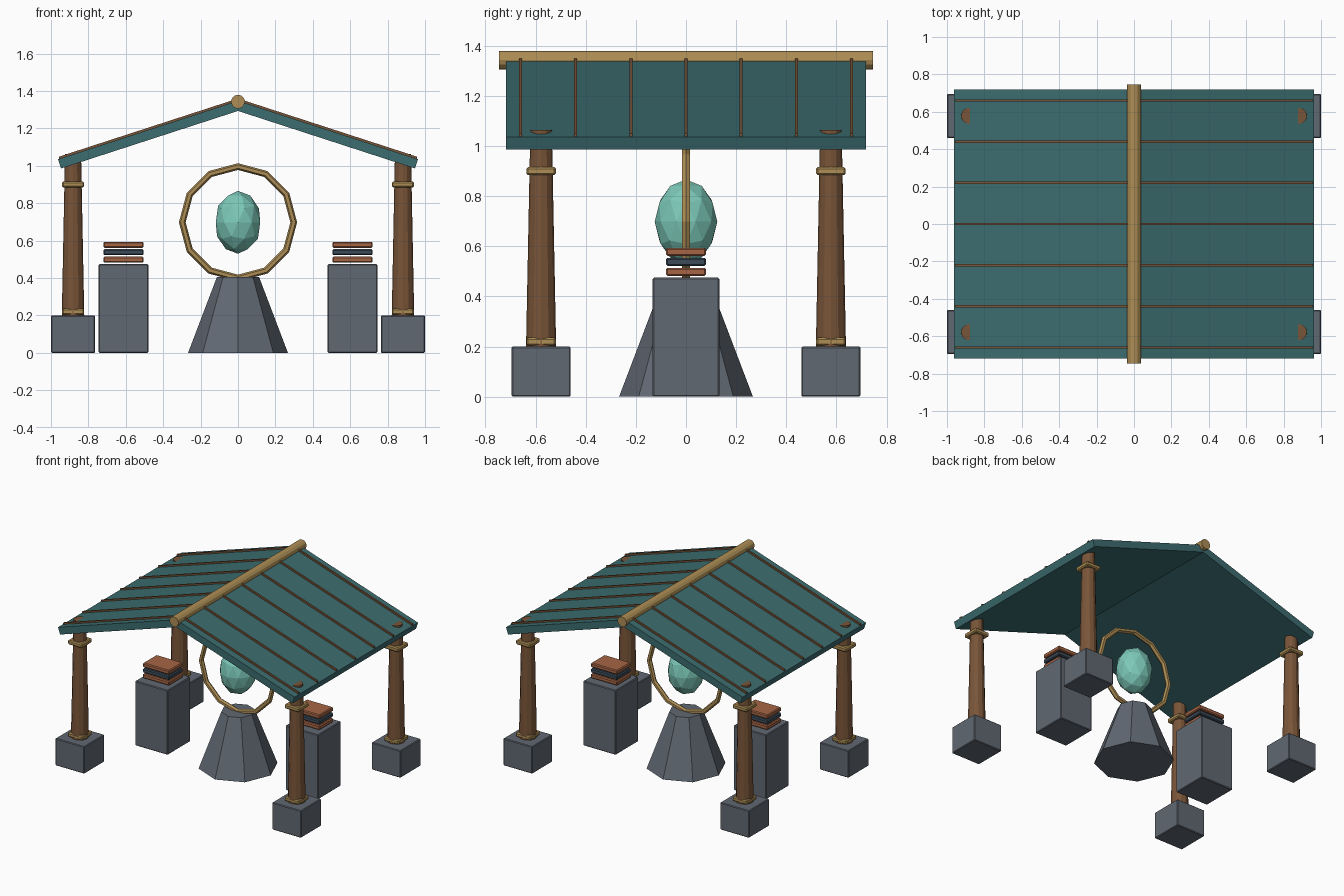
import bpy, bmesh, math
from mathutils import Matrix, Vector

if "Cube" in bpy.data.objects:
    bpy.data.objects.remove(bpy.data.objects["Cube"])


def material(name, rgb):
    m = bpy.data.materials.new(name)
    m.diffuse_color = (*rgb, 1)
    m.use_nodes = True
    m.node_tree.nodes["Principled BSDF"].inputs["Base Color"].default_value = m.diffuse_color
    return m


STONE = material("stone", (0.12, 0.14, 0.17))
WOOD = material("wood", (0.19, 0.09, 0.04))
BRASS = material("brass", (0.42, 0.27, 0.09))
TEAL = material("teal_roof", (0.045, 0.15, 0.16))
GEM = material("gem", (0.2, 0.58, 0.48))
RUST = material("rust_cover", (0.38, 0.13, 0.06))
SLATE = material("slate_cover", (0.045, 0.07, 0.1))


def finish(name, bm, mat):
    bmesh.ops.recalc_face_normals(bm, faces=bm.faces)
    me = bpy.data.meshes.new(name)
    bm.to_mesh(me)
    bm.free()
    me.materials.append(mat)
    ob = bpy.data.objects.new(name, me)
    bpy.context.collection.objects.link(ob)
    return ob


def box(name, centre, size, mat, bevel=0.005):
    bm = bmesh.new()
    bmesh.ops.create_cube(bm, size=1, matrix=Matrix.Translation(centre) @ Matrix.Diagonal((*size, 1)))
    if bevel:
        bmesh.ops.bevel(bm, geom=bm.edges[:], offset=bevel, segments=1, affect='EDGES')
    return finish(name, bm, mat)


def cone(name, x, y, z0, z1, r0, r1, sides, mat):
    bm = bmesh.new()
    bmesh.ops.create_cone(bm, cap_ends=True, segments=sides, radius1=r0, radius2=r1, depth=z1 - z0,
                          matrix=Matrix.Translation((x, y, (z0 + z1) / 2)))
    return finish(name, bm, mat)


def extrude_y(name, profile, y0, y1, mat):
    bm = bmesh.new()
    face = bm.faces.new([bm.verts.new((x, y0, z)) for x, z in profile])
    new = bmesh.ops.extrude_face_region(bm, geom=[face])["geom"]
    bmesh.ops.translate(bm, vec=(0, y1 - y0, 0), verts=[v for v in new if isinstance(v, bmesh.types.BMVert)])
    return finish(name, bm, mat)


# Corner posts: footing, tapered column, square collars
for sx in (-1, 1):
    for sy in (-1, 1):
        tag = ("left" if sx < 0 else "right") + ("_front" if sy < 0 else "_back")
        x, y = sx * 0.882, sy * 0.578
        box("footing_" + tag, (x, y, 0.1), (0.236, 0.236, 0.2), STONE)
        cone("column_" + tag, x, y, 0.2, 1.063, 0.06, 0.043, 12, WOOD)
        box("base_collar_" + tag, (x, y, 0.22), (0.118, 0.118, 0.032), BRASS, 0.007)
        box("top_collar_" + tag, (x, y, 0.9), (0.118, 0.118, 0.032), BRASS, 0.007)

# Roof slabs with thin battens
PITCH = math.radians(18)
APEX, EAVE, THICK = 1.348, 0.962, 0.052
slope, drop = math.tan(PITCH), THICK / math.cos(PITCH)
for sx, side in ((-1, "left"), (1, "right")):
    ez = APEX - EAVE * slope
    slab = [(0, APEX), (sx * EAVE, ez),
            (sx * (EAVE - THICK * math.sin(PITCH)), ez - THICK * math.cos(PITCH)), (0, APEX - drop)]
    extrude_y("roof_" + side, slab, -0.718, 0.718, TEAL)
    batten = [(sx * a, APEX - a * slope + h) for a, h in ((0.01, -0.01), (0.01, 0.012), (0.957, 0.012), (0.957, -0.01))]
    for i in range(7):
        y = (i - 3) * 0.22
        extrude_y(f"batten_{side}_{i}", batten, y - 0.006, y + 0.006, WOOD)

# Ridge pole
bm = bmesh.new()
bmesh.ops.create_cone(bm, cap_ends=True, segments=12, radius1=0.037, radius2=0.037, depth=1.49,
                      matrix=Matrix.Translation((0, 0, 1.343)) @ Matrix.Rotation(math.pi / 2, 4, 'X'))
finish("ridge_pole", bm, BRASS)

# Central pedestal, upright ring and floating gem
cone("central_pedestal", 0, 0, 0, 0.405, 0.267, 0.113, 8, STONE)
bpy.ops.mesh.primitive_torus_add(major_segments=12, minor_segments=6, major_radius=0.298, minor_radius=0.018,
                                 location=(0, 0, 0.698), rotation=(math.pi / 2, 0, 0))
ring = bpy.context.object
ring.name = "upright_ring"
ring.data.materials.append(BRASS)
bm = bmesh.new()
bmesh.ops.create_icosphere(bm, subdivisions=2, radius=1,
                           matrix=Matrix.Translation((0, 0, 0.698)) @ Matrix.Diagonal((0.125, 0.125, 0.168, 1)))
finish("floating_gem", bm, GEM)

# Side plinths with stacked books
for sx, side in ((-1, "left"), (1, "right")):
    x = sx * 0.612
    box("plinth_" + side, (x, 0, 0.2375), (0.266, 0.266, 0.475), STONE)
    for i, mat in enumerate((RUST, SLATE, RUST)):
        box(f"book_{side}_{i}", (x, 0, 0.498 + i * 0.04), (0.216, 0.16, 0.032), mat, 0.006)
